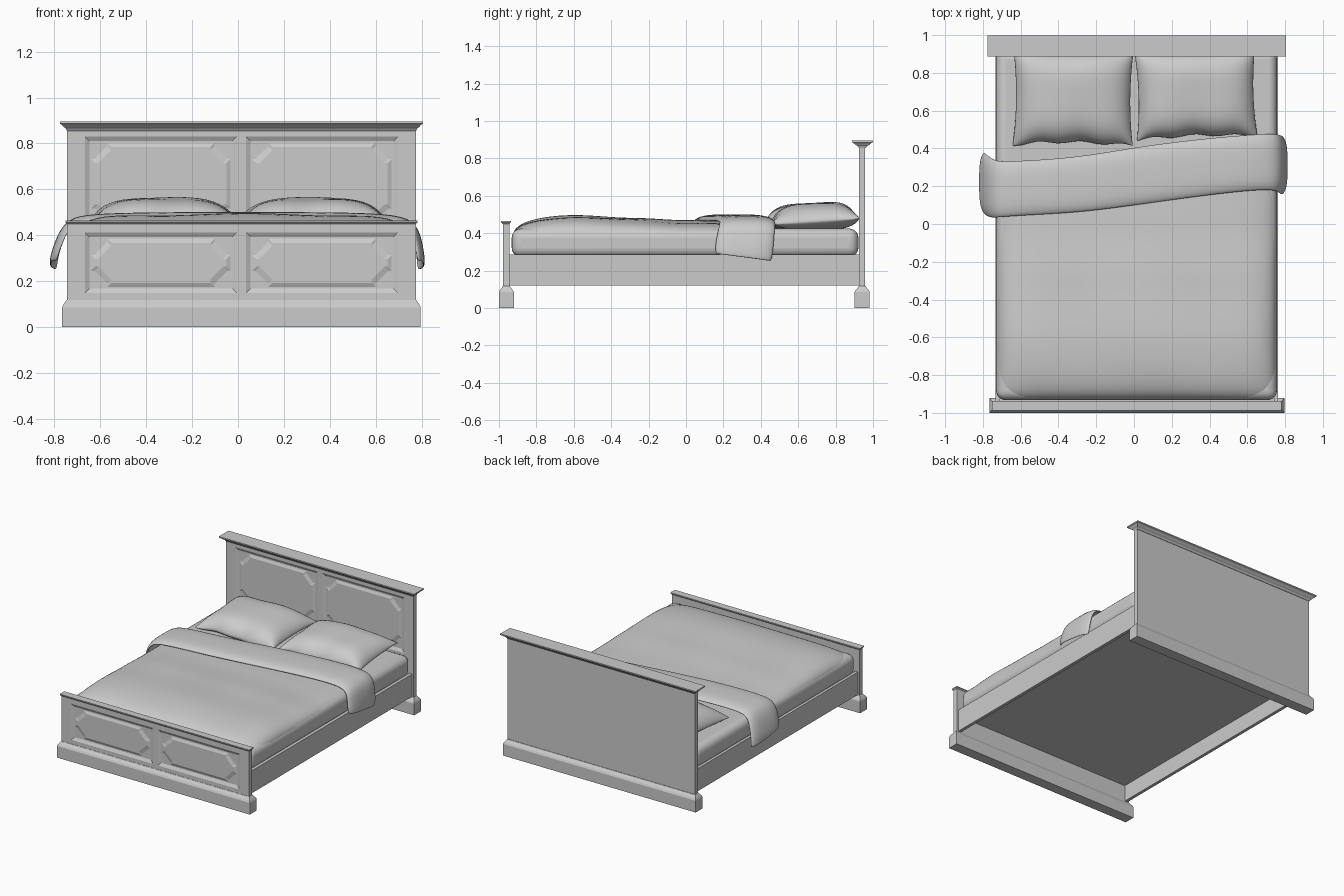
import bpy, math

if "Cube" in bpy.data.objects:
    bpy.data.objects.remove(bpy.data.objects["Cube"])

CX = 0.015  # bed frame centre line


def mesh_object(name, verts, faces, smooth=None):
    me = bpy.data.meshes.new(name)
    me.from_pydata(verts, [], faces)
    ob = bpy.data.objects.new(name, me)
    bpy.context.collection.objects.link(ob)
    bpy.ops.object.select_all(action='DESELECT')
    ob.select_set(True)
    bpy.context.view_layer.objects.active = ob
    bpy.ops.object.mode_set(mode='EDIT')
    bpy.ops.mesh.select_all(action='SELECT')
    bpy.ops.mesh.normals_make_consistent(inside=False)
    bpy.ops.object.mode_set(mode='OBJECT')
    if smooth:
        bpy.ops.object.shade_smooth_by_angle(angle=math.radians(smooth))
    return ob


def loft(name, loops, cap_start=True):
    n = len(loops[0])
    faces = [(r * n + i, r * n + (i + 1) % n, (r + 1) * n + (i + 1) % n, (r + 1) * n + i)
             for r in range(len(loops) - 1) for i in range(n)]
    faces.append(tuple(range((len(loops) - 1) * n, len(loops) * n)))
    if cap_start:
        faces.append(tuple(range(n))[::-1])
    return mesh_object(name, [p for l in loops for p in l], faces)


def tiers(name, cx, cy, levels):
    """Stack of rectangles (half x, half y, z)."""
    return loft(name, [[(cx - a, cy - b, z), (cx + a, cy - b, z), (cx + a, cy + b, z), (cx - a, cy + b, z)]
                       for a, b, z in levels])


def box(name, x0, x1, y0, y1, z0, z1):
    a, b = (x1 - x0) / 2, (y1 - y0) / 2
    return tiers(name, (x0 + x1) / 2, (y0 + y1) / 2, [(a, b, z0), (a, b, z1)])


def rect(x0, x1, z0, z1, y, b=0):
    return [(x0 + b, y, z0 + b), (x1 - b, y, z0 + b), (x1 - b, y, z1 - b), (x0 + b, y, z1 - b)]


def shouldered(x0, x1, z0, z1, y, b, c=0.07, s=0.014):
    """Octagon whose clipped corners have small square steps."""
    pts = []
    for (x, sx), (z, sz), flip in (((x0, 1), (z0, 1), 0), ((x1, -1), (z0, 1), 1),
                                   ((x1, -1), (z1, -1), 0), ((x0, 1), (z1, -1), 1)):
        x, z = x + sx * b, z + sz * b
        corner = [(x, y, z + sz * c), (x + sx * s, y, z + sz * c),
                  (x + sx * c, y, z + sz * s), (x + sx * c, y, z)]
        pts += corner[::-1] if flip else corner
    return pts


def grid_faces(nu, nv):
    return [(i * nv + j, (i + 1) * nv + j, (i + 1) * nv + j + 1, i * nv + j + 1)
            for i in range(nu - 1) for j in range(nv - 1)]


def interp(table, t):
    for (a, *p), (b, *q) in zip(table, table[1:]):
        if t <= b:
            k = max(0, (t - a) / (b - a))
            k = k * k * (3 - 2 * k)
            return p[0] + (q[0] - p[0]) * k
    return table[-1][1]


def board(name, y0, y1, top, pz0, pz1):
    """Panelled end board: backing, frame and two fielded panels on the front."""
    d = 0.012
    x0, x1 = CX - 0.76, CX + 0.76
    box(name + "_backing", x0, x1, y0 + d, y1, 0.1, top)
    for n, a, b in (("left", x0, CX - 0.682), ("middle", CX - 0.02, CX + 0.02), ("right", CX + 0.682, x1)):
        box(f"{name}_{n}_stile", a, b, y0, y0 + d, 0.1, top)
    for side, a, b in (("left", CX - 0.682, CX - 0.02), ("right", CX + 0.02, CX + 0.682)):
        box(f"{name}_{side}_lower_rail", a, b, y0, y0 + d, 0.1, pz0)
        box(f"{name}_{side}_upper_rail", a, b, y0, y0 + d, pz1, top)
        loft(f"{name}_{side}_panel", [rect(a, b, pz0, pz1, y0), rect(a, b, pz0, pz1, y0 + d - 0.001, 0.02)], False)
        loft(f"{name}_{side}_field", [shouldered(a, b, pz0, pz1, y0 + d, 0.025),
                                      shouldered(a, b, pz0, pz1, y0 + 0.003, 0.045)])
    # plinth with a sloped shoulder
    cy = (y0 + y1) / 2
    tiers(name + "_plinth", CX, cy, [(0.781, 0.04, 0), (0.781, 0.04, 0.085), (0.776, 0.034, 0.097),
                                     (0.766, 0.021, 0.112), (0.761, 0.019, 0.118)])


# Headboard and footboard with moulded caps
board("headboard", 0.926, 0.958, 0.865, 0.42, 0.83)
tiers("headboard_cap", CX, 0.943, [(0.761, 0.018, 0.855), (0.766, 0.026, 0.866), (0.775, 0.036, 0.872),
                                   (0.781, 0.045, 0.880), (0.791, 0.056, 0.886), (0.791, 0.056, 0.895)])
board("footboard", -0.978, -0.943, 0.457, 0.148, 0.412)
tiers("footboard_cap", CX, -0.962, [(0.761, 0.019, 0.450), (0.767, 0.026, 0.457), (0.767, 0.026, 0.464)])

# Side rails and bed base
for side, s in (("left", -1), ("right", 1)):
    xs = sorted((CX + s * 0.748, CX + s * 0.725))
    box(side + "_side_rail", *xs, -0.945, 0.93, 0.12, 0.285)
box("bed_base", CX - 0.73, CX + 0.73, -0.944, 0.927, 0.24, 0.275)

# Mattress
mattress = box("mattress", -0.73, 0.757, -0.932, 0.922, 0.272, 0.425)
bev = mattress.modifiers.new("round", 'BEVEL')
bev.width, bev.segments = 0.05, 5
bpy.ops.object.shade_smooth_by_angle(angle=math.radians(40))

# Duvet: soft height field over the mattress
N = 41
crest = [(-0.93, 0.478), (-0.6, 0.493), (-0.3, 0.482), (0.0, 0.466), (0.3, 0.46)]
verts = []
for i in range(N):
    u = math.sin((i / (N - 1) - 0.5) * math.pi)
    for j in range(N):
        t = math.sin((j / (N - 1) - 0.5) * math.pi)
        y = -0.338 + 0.588 * t
        fall = math.sqrt(max(0, (1 - abs(u) ** 9) * (1 - max(0, -t) ** 7)))
        ripple = 0.004 * math.sin(7 * u + 3 * y) * math.cos(5 * y)
        top = interp(crest, y) + ripple - 0.012 * u * u
        verts.append((0.014 + (0.738 - 0.02 * max(0, -t) ** 8) * u, y, 0.385 + (top - 0.385) * fall))
mesh_object("duvet", verts, grid_faces(N, N), 60)

# Turned-back fold: path across the bed (x, z, near y, far y)
path = [(-0.79, 0.268, 0.07, 0.38), (-0.785, 0.31, 0.05, 0.37), (-0.757, 0.39, 0.035, 0.35),
        (-0.725, 0.445, 0.035, 0.33), (-0.64, 0.463, 0.045, 0.33), (-0.3, 0.468, 0.06, 0.35),
        (0.0, 0.468, 0.10, 0.405), (0.35, 0.468, 0.15, 0.45), (0.66, 0.463, 0.185, 0.475),
        (0.75, 0.44, 0.18, 0.475), (0.768, 0.38, 0.165, 0.47), (0.78, 0.31, 0.155, 0.465),
        (0.782, 0.268, 0.165, 0.455)]
verts, V = [], 9
for i, (x, z, ya, yb) in enumerate(path):
    p, q = path[max(0, i - 1)], path[min(len(path) - 1, i + 1)]
    dx, dz = q[0] - p[0], q[1] - p[1]
    ln = math.hypot(dx, dz)
    for j in range(V):
        v = math.sin((j / (V - 1) - 0.5) * math.pi)
        puff = 0.027 * (1 - v ** 4) ** 0.6
        slant = -0.02 * v if z < 0.3 else 0
        verts.append((x - dz / ln * puff, (ya + yb) / 2 + v * (yb - ya) / 2, z + dx / ln * puff + slant))
fold = mesh_object("duvet_fold", verts, grid_faces(len(path), V), 80)
sol = fold.modifiers.new("thickness", 'SOLIDIFY')
sol.thickness, sol.offset = 0.012, 0
sub = fold.modifiers.new("soften", 'SUBSURF')
sub.levels = sub.render_levels = 2


# Pillows: pinched edges, domed top
def pillow(name, cx, cy, hx, hy, rot, phase):
    n, verts, faces = 25, [], []
    for top in (1, 0):
        for i in range(n):
            u = math.sin((i / (n - 1) - 0.5) * math.pi)
            for j in range(n):
                v = math.sin((j / (n - 1) - 0.5) * math.pi)
                d = ((1 - u ** 4) * (1 - v ** 4)) ** 0.65 if abs(u) < 1 and abs(v) < 1 else 0
                x = u * hx * (1 - 0.05 * (1 - v * v))
                y = v * hy * (1 - 0.07 * (1 - u * u)) + 0.007 * math.sin(9 * u + phase) * (1 - v) / 2
                z = 0.463 + 0.012 * v + 0.006 * math.sin(5 * u + phase) * v
                z += d * (0.098 if top else -0.05)
                verts.append((cx + x * math.cos(rot) - y * math.sin(rot),
                              cy + x * math.sin(rot) + y * math.cos(rot), z))
        off = 0 if top else n * n
        faces += [tuple(k + off for k in f) for f in grid_faces(n, n)]
    ob = mesh_object(name, verts, faces)
    bpy.ops.object.mode_set(mode='EDIT')
    bpy.ops.mesh.select_all(action='SELECT')
    bpy.ops.mesh.remove_doubles(threshold=0.0005)
    bpy.ops.mesh.normals_make_consistent(inside=False)
    bpy.ops.object.mode_set(mode='OBJECT')
    bpy.ops.object.shade_smooth_by_angle(angle=math.radians(70))


pillow("left_pillow", -0.322, 0.668, 0.318, 0.252, -0.01, 0.4)
pillow("right_pillow", 0.328, 0.688, 0.32, 0.235, 0.03, 2.0)
